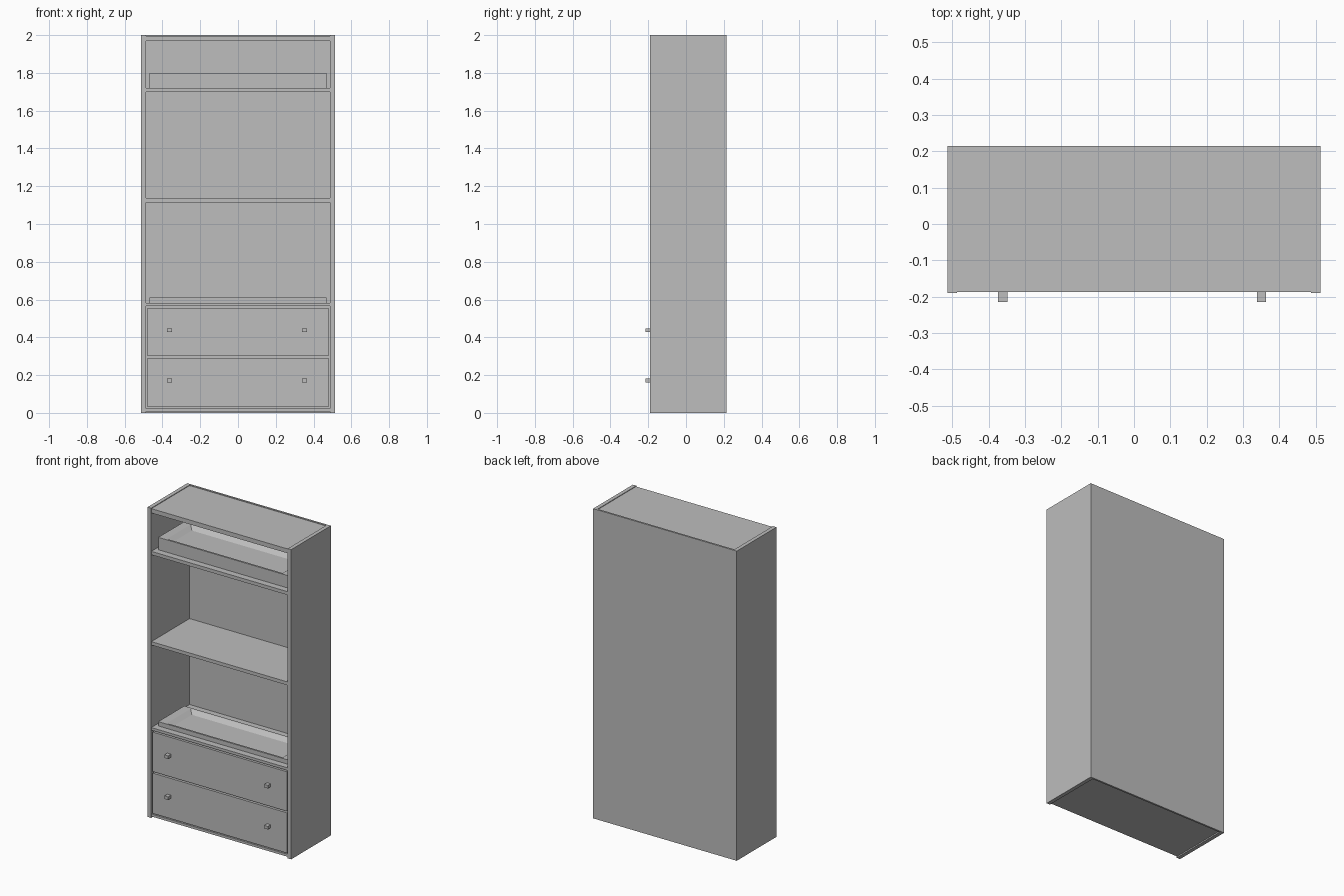
import bpy
import bmesh

cube = bpy.data.objects.get("Cube")
if cube:
    bpy.data.objects.remove(cube, do_unlink=True)

grey = bpy.data.materials.new("plain grey")
grey.use_nodes = True
colour = (0.51, 0.51, 0.51, 1)
grey.diffuse_color = colour
grey.node_tree.nodes["Principled BSDF"].inputs["Base Color"].default_value = colour


def box(name, x, y, z, recess=None):
    """Box between (low, high) pairs; recess = (x inset, y inset, slope, depth) hollows the top."""
    bm = bmesh.new()
    bmesh.ops.create_cube(bm, size=1)
    for v in bm.verts:
        v.co = [r[0] if c < 0 else r[1] for c, r in zip(v.co, (x, y, z))]
    if recess:
        dx, dy, slope, depth = recess
        top = max(bm.faces, key=lambda f: f.calc_center_median().z)
        for ix, iy, drop in ((dx, dy, 0), (slope, slope, depth)):
            bmesh.ops.inset_individual(bm, faces=[top], thickness=0.004)
            mid = top.calc_center_median()
            ring = [v.co for v in top.verts]
            hx = max(c.x for c in ring) - mid.x + 0.004 - ix
            hy = max(c.y for c in ring) - mid.y + 0.004 - iy
            for v in top.verts:
                v.co.x = mid.x + (hx if v.co.x > mid.x else -hx)
                v.co.y = mid.y + (hy if v.co.y > mid.y else -hy)
                v.co.z -= drop
    mesh = bpy.data.meshes.new(name)
    bm.to_mesh(mesh)
    bm.free()
    mesh.materials.append(grey)
    obj = bpy.data.objects.new(name, mesh)
    bpy.context.collection.objects.link(obj)
    return obj


OUT, INN = 0.513, 0.488
FRONT, BACK = -0.19, 0.215
PANEL = 0.203
inside = (-INN, INN)
depth = (FRONT + 0.003, PANEL)

# Carcass
box("right_side", (-OUT, -INN), (FRONT, PANEL), (0, 2))
box("left_side", (INN, OUT), (FRONT, PANEL), (0, 2))
box("back_panel", (-OUT, OUT), (PANEL, BACK), (0, 2))

# Horizontal boards
for name, z in (("top_board", (1.968, 1.996)), ("upper_shelf", (1.698, 1.72)),
                ("middle_shelf", (1.115, 1.137)), ("lower_shelf", (0.565, 0.582)),
                ("bottom_board", (0.008, 0.024))):
    box(name, inside, depth, z)

# Shallow trays standing on the shelves
for name, z, drop in (("upper_tray", (1.72, 1.80), 0.02), ("lower_tray", (0.582, 0.61), 0.02)):
    box(name, (-0.468, 0.468), (-0.145, 0.12), z, (0.055, 0.013, 0.03, drop))

# Drawers with square knobs
for name, z, knob_z in (("upper_drawer", (0.30, 0.555), 0.437), ("lower_drawer", (0.03, 0.29), 0.172)):
    box(name, (-0.48, 0.48), (FRONT + 0.004, 0.19), z)
    for side, x in (("right", -0.362), ("left", 0.351)):
        box(f"{name}_{side}_knob", (x - 0.013, x + 0.013), (-0.215, FRONT + 0.004),
            (knob_z - 0.01, knob_z + 0.01))
